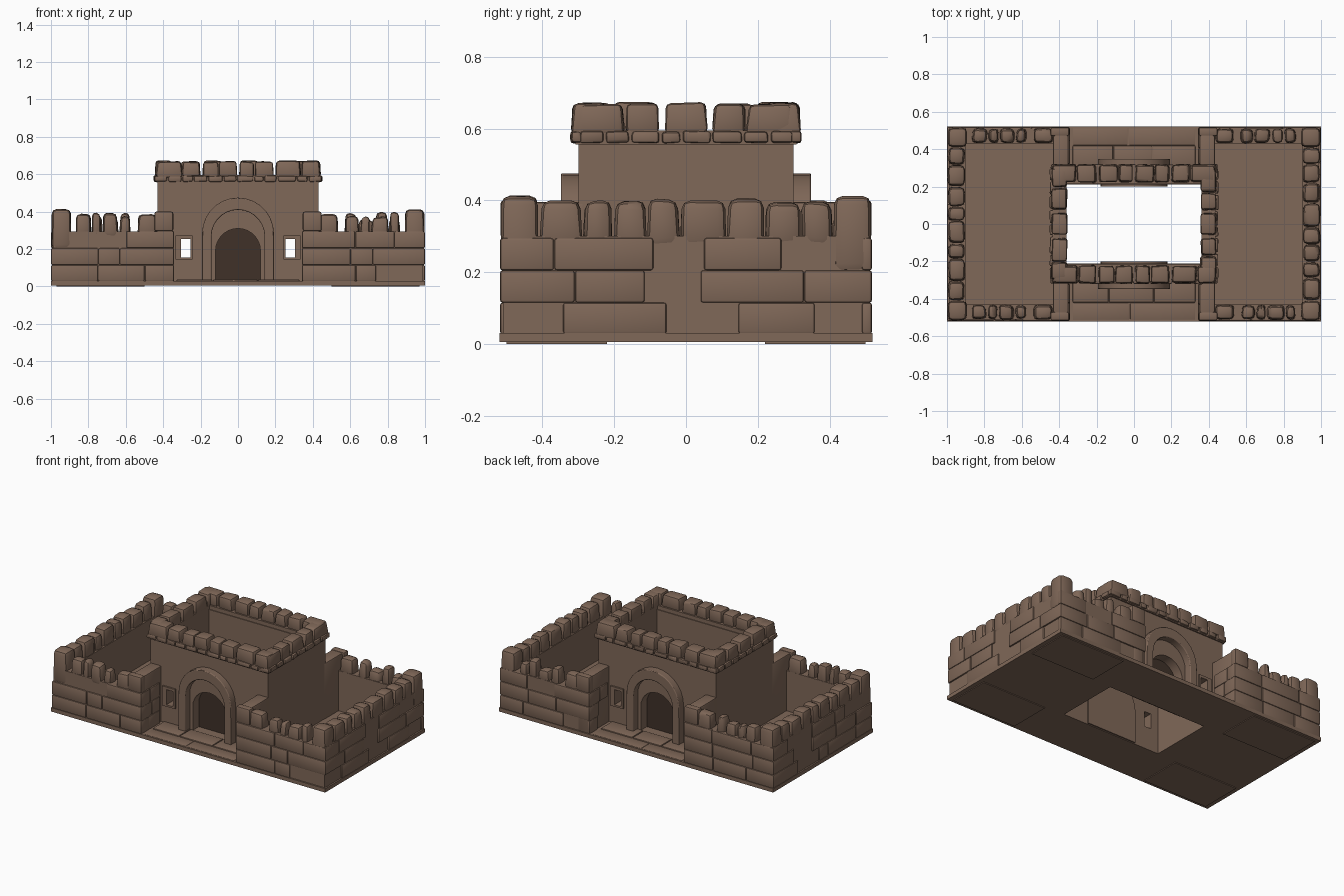
import bpy, bmesh, math, random
from mathutils import Vector

random.seed(7)
cube = bpy.data.objects.get("Cube")
if cube:
    bpy.data.objects.remove(cube)


def material(name, rgb):
    m = bpy.data.materials.new(name)
    m.use_nodes = True
    m.diffuse_color = (*rgb, 1)
    bsdf = m.node_tree.nodes["Principled BSDF"]
    bsdf.inputs["Base Color"].default_value = (*rgb, 1)
    bsdf.inputs["Roughness"].default_value = 0.9
    return m


STONE = material("brown stone", (0.215, 0.138, 0.098))
DARK = material("dark doorway", (0.05, 0.031, 0.022))
made = []


def finish(name, mesh, mat=STONE):
    mesh.materials.clear()
    mesh.materials.append(mat)
    ob = bpy.data.objects.new(name, mesh)
    bpy.context.collection.objects.link(ob)
    made.append(ob)
    return ob


def from_bm(name, bm):
    mesh = bpy.data.meshes.new(name)
    bm.to_mesh(mesh)
    bm.free()
    return finish(name, mesh)


def stone(bm, lo, hi, bevel=0.0, rough=0.0, taper=0.0):
    """Add one box, optionally rounded, wobbly and narrower at the top."""
    part = bmesh.new()
    bmesh.ops.create_cube(part, size=1)
    lo, hi = Vector(lo), Vector(hi)
    mid, size = (lo + hi) / 2, hi - lo
    for v in part.verts:
        k = 1 - taper if v.co.z > 0 else 1
        v.co = mid + Vector((v.co.x * size.x * k, v.co.y * size.y * k, v.co.z * size.z))
        v.co += Vector([random.uniform(-rough, rough) for _ in range(3)])
    if bevel:
        bmesh.ops.bevel(part, geom=part.edges[:], offset=bevel, segments=2,
                        profile=0.5, affect='EDGES', clamp_overlap=True)
    tmp = bpy.data.meshes.new("tmp")
    part.to_mesh(tmp)
    part.free()
    bm.from_mesh(tmp)
    bpy.data.meshes.remove(tmp)


def row(bm, axis, span, cross, z, step, gap=0.004, vary=0.2, drop=0.0, skip=0.0, **kw):
    """Lay stones along an axis; cross is the range on the other axis."""
    a, b = sorted(span)
    c, d = sorted(cross)
    n = max(1, round((b - a) / step))
    cuts = [a] + [a + (b - a) * (i + random.uniform(-vary, vary)) / n for i in range(1, n)] + [b]
    for s, e in zip(cuts, cuts[1:]):
        if random.random() < skip:
            continue
        top = z[1] - random.uniform(0, drop)
        lo, hi = (s + gap, c, z[0]), (e - gap, d, top)
        if axis == 'y':
            lo, hi = (c, s + gap, z[0]), (d, e - gap, top)
        stone(bm, lo, hi, **kw)


def rect(x0, x1, z0, z1):
    return [(x0, z0), (x1, z0), (x1, z1), (x0, z1)]


def arch(w, top, z0, n=14):
    curve = [(w * math.cos(math.pi * i / n), top - w + w * math.sin(math.pi * i / n)) for i in range(n + 1)]
    return [(w, z0)] + curve + [(-w, z0)]


def panel(name, loops, pos, half, upright=True, mat=STONE):
    """Extrude flat outlines; inner outlines become openings."""
    cu = bpy.data.curves.new(name, 'CURVE')
    cu.dimensions, cu.fill_mode, cu.extrude = '2D', 'BOTH', half
    for pts in loops:
        sp = cu.splines.new('POLY')
        sp.points.add(len(pts) - 1)
        for p, (x, y) in zip(sp.points, pts):
            p.co = (x, y, 0, 1)
        sp.use_cyclic_u = True
    ob = bpy.data.objects.new(name + "_outline", cu)
    bpy.context.collection.objects.link(ob)
    dg = bpy.context.evaluated_depsgraph_get()
    mesh = bpy.data.meshes.new_from_object(ob.evaluated_get(dg))
    bpy.data.objects.remove(ob)
    bm = bmesh.new()
    bm.from_mesh(mesh)
    bmesh.ops.remove_doubles(bm, verts=bm.verts[:], dist=1e-5)
    for v in bm.verts:
        x, y, z = v.co
        v.co = (x, pos - z, y) if upright else (x, y, pos + z)
    bmesh.ops.recalc_face_normals(bm, faces=bm.faces[:])
    bm.to_mesh(mesh)
    bm.free()
    return finish(name, mesh, mat)


# Ground slab, open beneath the keep
panel("ground_slab", [rect(-1, 1, -.52, .52), rect(-.36, .36, -.21, .21)], .0175, .0125, False)
feet = bmesh.new()
for sx in (-1, 1):
    for sy in (-1, 1):
        x, y = sorted((sx * .5, sx * .97)), sorted((sy * .22, sy * .5))
        stone(feet, (x[0], y[0], 0), (x[1], y[1], .01))
from_bm("slab_feet", feet)

# Keep: pierced front and back walls, doors, porches and window frames
for side, sy in (("front", -1), ("back", 1)):
    windows = [rect(.255, .305, .155, .255), rect(-.305, -.255, .155, .255)]
    panel(side + "_keep_wall", [rect(-.43, .43, .01, .57), arch(.12, .31, .032)] + windows, sy * .255, .045)
    panel(side + "_door", [arch(.13, .32, .01)], sy * .225, .012, mat=DARK)
    panel(side + "_door_backing", [arch(.18, .40, .01)], sy * .207, .006)
    porch = panel(side + "_porch_arch", [arch(.192, .475, .02) + arch(.142, .41, .02)[::-1]], sy * .32, .028)
    bev = porch.modifiers.new("soft edges", 'BEVEL')
    bev.width, bev.segments, bev.limit_method = .016, 3, 'ANGLE'
    for name, sx in (("left", 1), ("right", -1)):
        outer, inner = rect(.243, .335, .143, .272), rect(.255, .305, .155, .255)
        panel(f"{side}_{name}_window_frame", [[(sx * x, z) for x, z in loop] for loop in (outer, inner)],
              sy * .304, .007)

sides = bmesh.new()
for sx in (-1, 1):
    x = sorted((sx * .36, sx * .43))
    stone(sides, (x[0], -.21, .01), (x[1], .21, .57))
from_bm("keep_side_walls", sides)

# Keep ledge and battlements
panel("keep_ledge", [rect(-.437, .437, -.308, .308), rect(-.36, .36, -.215, .215)], .575, .02, False)
ledge, merlons = bmesh.new(), bmesh.new()
long_groups = [(-.44, -.2), (-.19, -.005), (.005, .19), (.2, .44)]
short_groups = [(-.3, -.075), (-.06, .06), (.075, .3)]
for s in (-1, 1):
    row(ledge, 'x', (-.45, .45), (s * .29, s * .32), (.56, .592), .075, bevel=.008, rough=.003)
    row(ledge, 'y', (-.3, .3), (s * .42, s * .45), (.56, .592), .075, bevel=.008, rough=.003)
    for g in long_groups:
        row(merlons, 'x', g, (s * .222, s * .318), (.585, .672), .115, gap=.001, drop=.006,
            bevel=.014, rough=.004, taper=.08)
    for g in short_groups:
        row(merlons, 'y', g, (s * .355, s * .442), (.585, .672), .115, gap=.001, drop=.006,
            bevel=.014, rough=.004, taper=.08)
from_bm("keep_ledge_stones", ledge)
from_bm("keep_battlements", merlons)

# Courtyard walls, their masonry courses and rounded top stones
walls, courses, tops = bmesh.new(), bmesh.new(), bmesh.new()
levels = [(.028, .115), (.115, .205), (.205, .295)]
for sx in (-1, 1):
    x = sorted((sx * .9, sx * .99))
    stone(walls, (x[0], -.51, .02), (x[1], .51, .30))
    for z in levels:
        row(courses, 'y', (-.517, .517), (sx * .97, sx * .999), z, .2, gap=.001, vary=.35, skip=.2, bevel=.007)
    row(tops, 'y', (-.41, .41), (sx * .903, sx * .994), (.27, .405), .103, gap=.001, drop=.02,
        bevel=.024, rough=.005, taper=.06)
    for sy in (-1, 1):
        # outer stretch, then the return wall joining the keep
        x, y = sorted((sx * .345, sx * .95)), sorted((sy * .43, sy * .51))
        stone(walls, (x[0], y[0], .02), (x[1], y[1], .295))
        x, y = sorted((sx * .35, sx * .432)), sorted((sy * .28, sy * .512))
        stone(walls, (x[0], y[0], .02), (x[1], y[1], .395), bevel=.01)
        for z in levels:
            row(courses, 'x', (sx * .342, sx * .998), (sy * .49, sy * .518), z, .2,
                gap=.001, vary=.35, skip=.2, bevel=.007)
            row(courses, 'y', (sy * .32, sy * .515), (sx * .342, sx * .36), z, .12,
                gap=.001, vary=.3, skip=.2, bevel=.006)
        row(courses, 'x', (sx * .342, sx * .45), (sy * .47, sy * .517), (.295, .4), .11, bevel=.01)
        row(tops, 'x', (sx * .43, sx * .54), (sy * .432, sy * .512), (.27, .385), .11,
            bevel=.022, rough=.004, taper=.08)
        row(tops, 'x', (sx * .57, sx * .87), (sy * .432, sy * .512), (.265, .4), .075, drop=.045,
            bevel=.022, rough=.006, taper=.12)
        # corner stone
        x, y = sorted((sx * .892, sx * .997)), sorted((sy * .41, sy * .517))
        stone(tops, (x[0], y[0], .2), (x[1], y[1], .412), bevel=.024, rough=.002, taper=.05)
from_bm("courtyard_walls", walls)
from_bm("wall_masonry", courses)
from_bm("wall_top_stones", tops)

# Worn paving before both doors
paving = bmesh.new()
for s in (-1, 1):
    row(paving, 'x', (-.33, .33), (s * .3, s * .42), (.02, .038), .22, gap=.002, bevel=.006)
    row(paving, 'x', (-.33, .33), (s * .42, s * .512), (.02, .033), .3, gap=.002, skip=.3, bevel=.005)
from_bm("doorstep_paving", paving)

# Soft shading with crisp edges
bpy.ops.object.select_all(action='DESELECT')
for ob in made:
    ob.select_set(True)
bpy.context.view_layer.objects.active = made[0]
bpy.ops.object.shade_smooth_by_angle(angle=math.radians(40))
